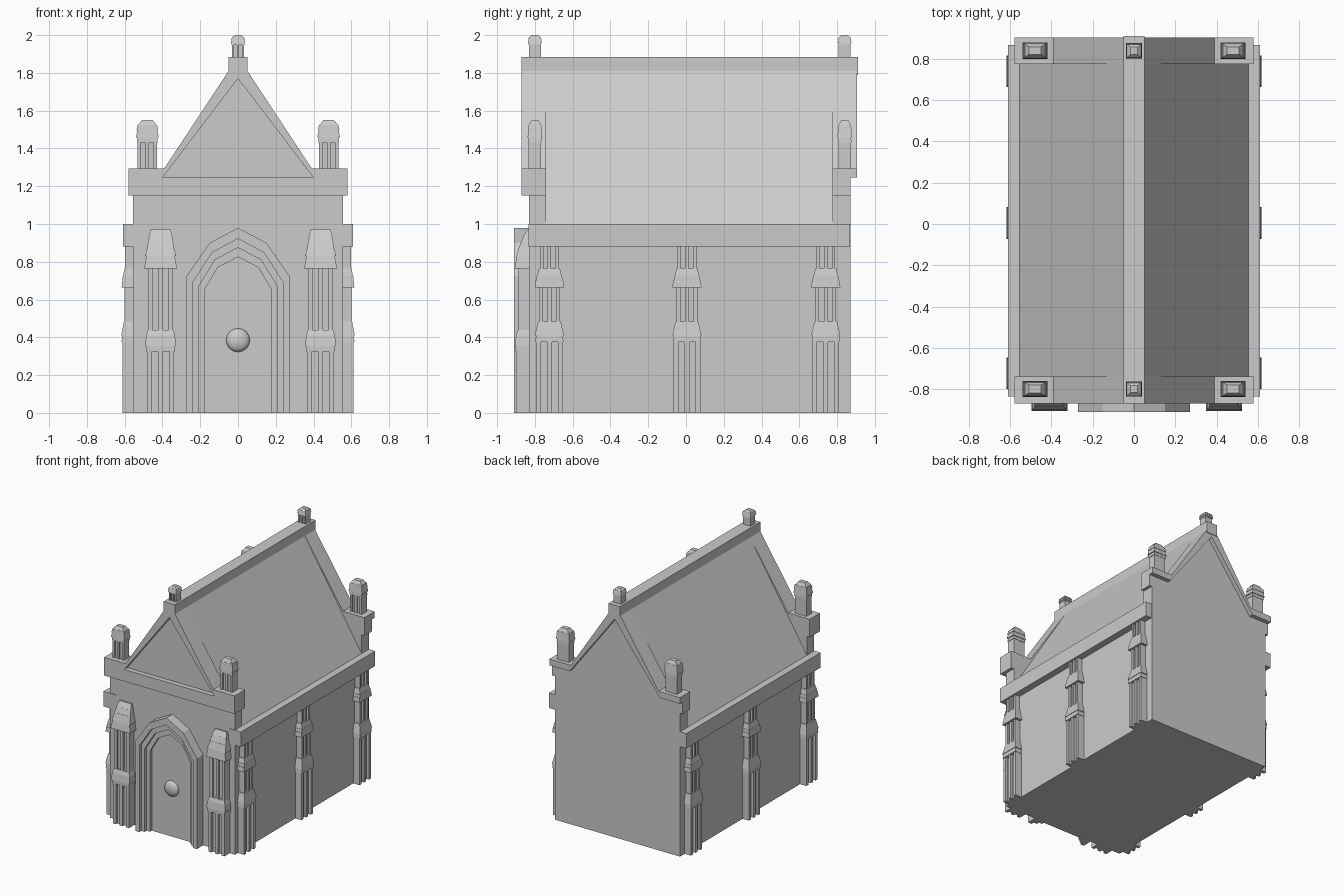
import bpy, bmesh
from math import pi
from mathutils import Matrix, Vector

if "Cube" in bpy.data.objects:
    bpy.data.objects.remove(bpy.data.objects["Cube"])


def finish(name, bm, mat=None):
    if mat:
        bm.transform(mat)
    bmesh.ops.recalc_face_normals(bm, faces=bm.faces)
    me = bpy.data.meshes.new(name)
    bm.to_mesh(me)
    bm.free()
    ob = bpy.data.objects.new(name, me)
    bpy.context.collection.objects.link(ob)
    return ob


def frustum(bm, r0, z0, r1, z1):
    """Tapered block between rectangles r = (x0, x1, y0, y1)."""
    rings = []
    for (x0, x1, y0, y1), z in ((r0, z0), (r1, z1)):
        rings.append([bm.verts.new((x, y, z)) for x, y in
                      ((x0, y0), (x1, y0), (x1, y1), (x0, y1))])
    a, b = rings
    bm.faces.new(a[::-1])
    bm.faces.new(b)
    for i in range(4):
        j = (i + 1) % 4
        bm.faces.new((a[i], a[j], b[j], b[i]))


def block(name, x0, x1, y0, y1, z0, z1):
    bm = bmesh.new()
    frustum(bm, (x0, x1, y0, y1), z0, (x0, x1, y0, y1), z1)
    return finish(name, bm)


def prism(name, half, y0, y1, closing=None):
    """Extrude a mirrored xz outline along y (half runs along +x)."""
    pts = half + [(-x, z) for x, z in reversed(half) if x > 1e-6]
    if closing:
        pts += closing
    bm = bmesh.new()
    f = bm.faces.new([bm.verts.new((x, y0, z)) for x, z in pts])
    ret = bmesh.ops.extrude_face_region(bm, geom=[f], use_keep_orig=True)
    vs = [g for g in ret['geom'] if isinstance(g, bmesh.types.BMVert)]
    bmesh.ops.translate(bm, verts=vs, vec=(0, y1 - y0, 0))
    return finish(name, bm)


def ribs(bm, w, back, d, z0, z1, groove=0.015):
    """Shaft with three raised ribs on its -y face."""
    r = (-w, w, -d + groove, back)
    frustum(bm, r, z0, r, z1)
    t = w * 0.36
    for c in (-w + t / 2, 0, w - t / 2):
        r = (c - t / 2, c + t / 2, -d, -d + groove)
        frustum(bm, r, z0, r, z1)


def tiers(bm, rows, back=0.0):
    """Wall-backed tapered tiers: (z0, z1, w0, w1, d0, d1)."""
    for z0, z1, w0, w1, d0, d1 in rows:
        frustum(bm, (-w0, w0, -d0, back), z0, (-w1, w1, -d1, back), z1)


def place(x, y, angle=0.0, z=0.0):
    return Matrix.Translation(Vector((x, y, z))) @ Matrix.Rotation(angle, 4, 'Z')


# Main walls, eaves and roof
block("walls", -.555, .555, -.83, .87, 0, 1.0)
for s, side in ((-1, "left"), (1, "right")):
    a, b = sorted((s * .5, s * .61))
    block(side + "_eave", a, b, -.835, .867, .88, 1.0)
prism("roof", [(.555, .99), (.555, 1.0), (.05, 1.81)], -.75, .80)
block("ridge_beam", -.05, .05, -.87, .91, 1.79, 1.885)

# Gable ends with shouldered parapets
GABLE = [(.58, 1.15), (.58, 1.295), (.39, 1.295), (.05, 1.81)]
FRAME = [(.58, 1.245)] + GABLE[1:]
OPENING = [(-.4, 1.245), (0, 1.77), (.4, 1.245)]
for end, inner, wall, outer in (("front", -.74, -.83, -.87), ("back", .775, .87, .905)):
    y0, y1 = sorted((inner, wall))
    block(end + "_upper_wall", -.555, .555, y0, y1, .99, 1.15)
    prism(end + "_gable", GABLE, y0, y1)
    prism(end + "_gable_frame", FRAME, *sorted((wall, outer)), closing=OPENING)
block("front_band", -.58, .58, -.87, -.83, 1.15, 1.245)

# Finials on the gable shoulders and ridge
def finial(name, x, y, z, h, w, d):
    bm = bmesh.new()
    ribs(bm, w * .9, d * .9, d * .9, 0, h * .54, .01)
    for a, b, k0, k1 in ((.54, .64, .97, .92), (.64, .78, 1.06, .93),
                         (.78, .9, 1.0, .9), (.9, 1.0, .86, .5)):
        frustum(bm, (-w * k0, w * k0, -d * k0, d * k0), h * a,
                (-w * k1, w * k1, -d * k1, d * k1), h * b)
    finish(name, bm, place(x, y, z=z))


for end, y in (("front", -.80), ("back", .84)):
    for side, x in (("left", -.48), ("right", .48)):
        finial(f"{end}_{side}_finial", x, y, 1.295, .255, .057, .037)
    finial(end + "_ridge_finial", 0, y, 1.885, .115, .036, .035)

# Side buttresses
for side, x, ang in (("right", .55, pi / 2), ("left", -.55, -pi / 2)):
    for n, y in enumerate((-.723, .005, .74)):
        bm = bmesh.new()
        ribs(bm, .071, 0, .061, 0, .38, .02)
        ribs(bm, .055, 0, .052, .48, .67)
        ribs(bm, .05, 0, .048, .75, .885)
        tiers(bm, [(.375, .41, .074, .071, .066, .064),
                   (.41, .485, .077, .06, .068, .054),
                   (.665, .70, .077, .073, .066, .062),
                   (.70, .725, .07, .067, .062, .06),
                   (.72, .765, .066, .055, .06, .05)])
        finish(f"{side}_buttress_{n + 1}", bm, place(x, y, ang))

# Front buttresses with stepped sloping caps
for side, x in (("left", -.41), ("right", .438)):
    x = .437 * (1 if x > 0 else -1) if side == "right" else -.41
    bm = bmesh.new()
    ribs(bm, .072, 0, .068, 0, .34, .02)
    ribs(bm, .067, 0, .058, .43, .78)
    tiers(bm, [(.325, .355, .076, .076, .072, .072),
               (.355, .41, .083, .076, .077, .07),
               (.41, .44, .076, .067, .07, .06),
               (.765, .83, .087, .075, .077, .066),
               (.83, .885, .082, .068, .068, .052),
               (.88, .93, .072, .06, .052, .034),
               (.925, .97, .064, .053, .036, .012)])
    finish(side + "_front_buttress", bm, place(x, -.83))

# Door surround: nested pointed arches stepping back to the door
ARCHES = [[(.272, 0), (.272, .725), (.15, .90), (0, .98)],
          [(.238, 0), (.238, .695), (.135, .85), (0, .922)],
          [(.208, 0), (.208, .67), (.122, .81), (0, .875)],
          [(.178, 0), (.178, .65), (.108, .77), (0, .825)]]
for n, depth in enumerate((-.91, -.885, -.86)):
    inner = ARCHES[n + 1]
    hole = [(-x, z) for x, z in inner] + inner[-2::-1]
    prism(f"door_arch_{n + 1}", ARCHES[n], depth, -.825, closing=hole)
prism("door", ARCHES[3], -.838, -.825)

# Round door boss
bm = bmesh.new()
bmesh.ops.create_uvsphere(bm, u_segments=16, v_segments=8, radius=.063)
boss = finish("door_boss", bm, Matrix.Translation((0, -.838, .385)) @
              Matrix.Diagonal((1, .45, 1, 1)) @ Matrix.Rotation(pi / 2, 4, 'X'))
for p in boss.data.polygons:
    p.use_smooth = True
